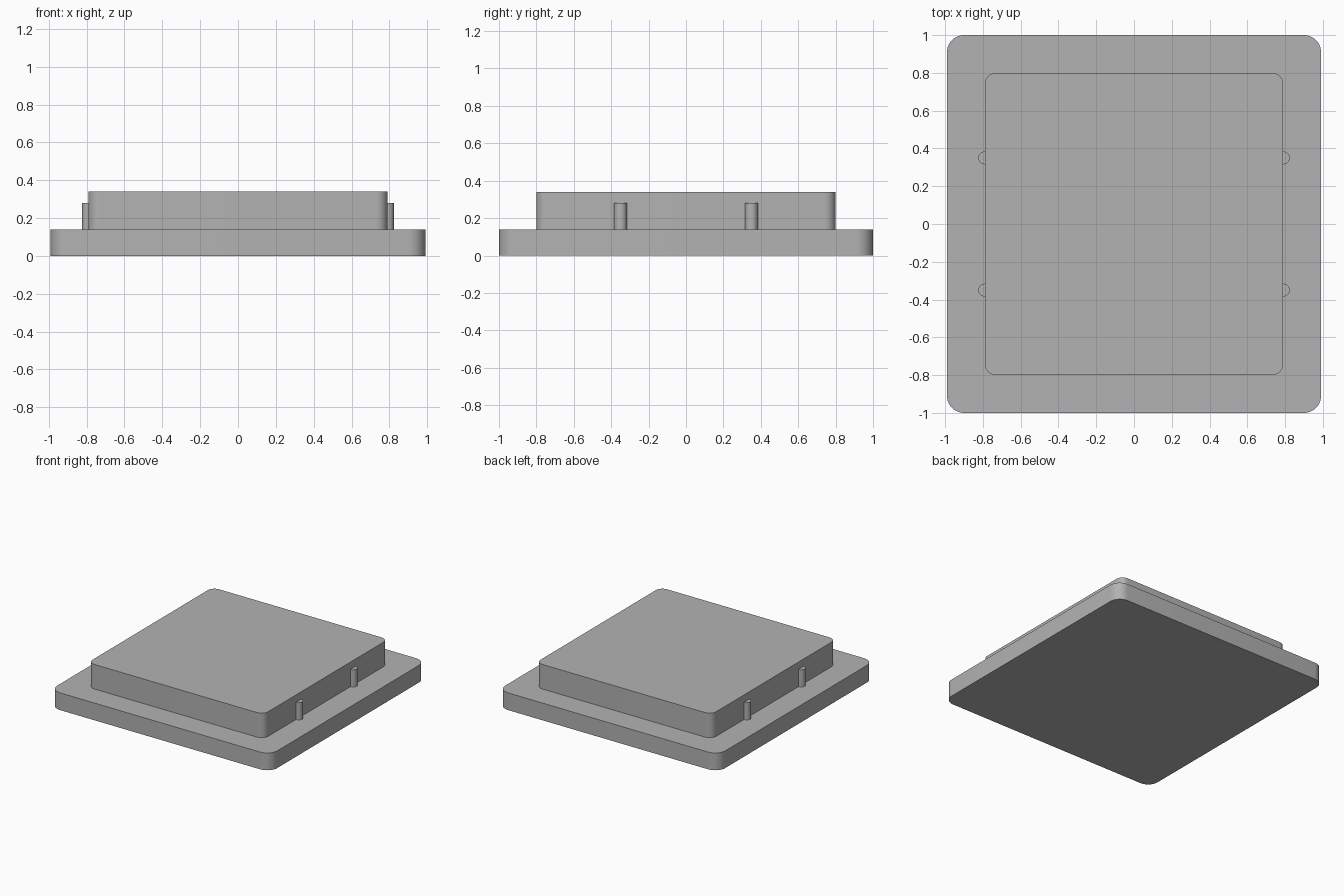
import bpy
import bmesh
from math import cos, sin, pi, radians

cube = bpy.data.objects.get("Cube")
if cube:
    bpy.data.objects.remove(cube, do_unlink=True)

grey = bpy.data.materials.new("plain grey")
grey.use_nodes = True
GREY = (0.45, 0.45, 0.45, 1)
grey.diffuse_color = GREY
grey.node_tree.nodes["Principled BSDF"].inputs["Base Color"].default_value = GREY


def rounded_outline(half_x, half_y, radius, steps=10):
    """Counter-clockwise rectangle with rounded corners."""
    points = []
    for corner, (sx, sy) in enumerate([(1, 1), (-1, 1), (-1, -1), (1, -1)]):
        for i in range(steps + 1):
            a = (corner + i / steps) * pi / 2
            points.append((sx * (half_x - radius) + radius * cos(a),
                           sy * (half_y - radius) + radius * sin(a)))
    return points


def circle_outline(x, y, radius, steps=32):
    return [(x + radius * cos(2 * pi * i / steps),
             y + radius * sin(2 * pi * i / steps)) for i in range(steps)]


def extrude_part(name, outline, bottom, top):
    bm = bmesh.new()
    face = bm.faces.new([bm.verts.new((x, y, bottom)) for x, y in outline])
    result = bmesh.ops.extrude_face_region(bm, geom=[face], use_keep_orig=True)
    for v in result["geom"]:
        if isinstance(v, bmesh.types.BMVert):
            v.co.z = top
    bmesh.ops.recalc_face_normals(bm, faces=bm.faces)
    mesh = bpy.data.meshes.new(name)
    bm.to_mesh(mesh)
    bm.free()
    mesh.materials.append(grey)
    part = bpy.data.objects.new(name, mesh)
    bpy.context.collection.objects.link(part)
    bpy.ops.object.select_all(action="DESELECT")
    part.select_set(True)
    bpy.context.view_layer.objects.active = part
    bpy.ops.object.shade_smooth_by_angle(angle=radians(30))
    return part


# Wide base slab and the raised block on it
BASE_TOP = 0.14
extrude_part("base_plate", rounded_outline(0.99, 1.0, 0.09), 0, BASE_TOP)
extrude_part("raised_block", rounded_outline(0.79, 0.80, 0.06), BASE_TOP, 0.34)

# Half-round ribs along the two sides of the block
for side, sx in (("left", 1), ("right", -1)):
    for end, sy in (("front", -1), ("back", 1)):
        extrude_part(f"{end}_{side}_rib",
                     circle_outline(sx * 0.79, sy * 0.35, 0.034), BASE_TOP, 0.28)
